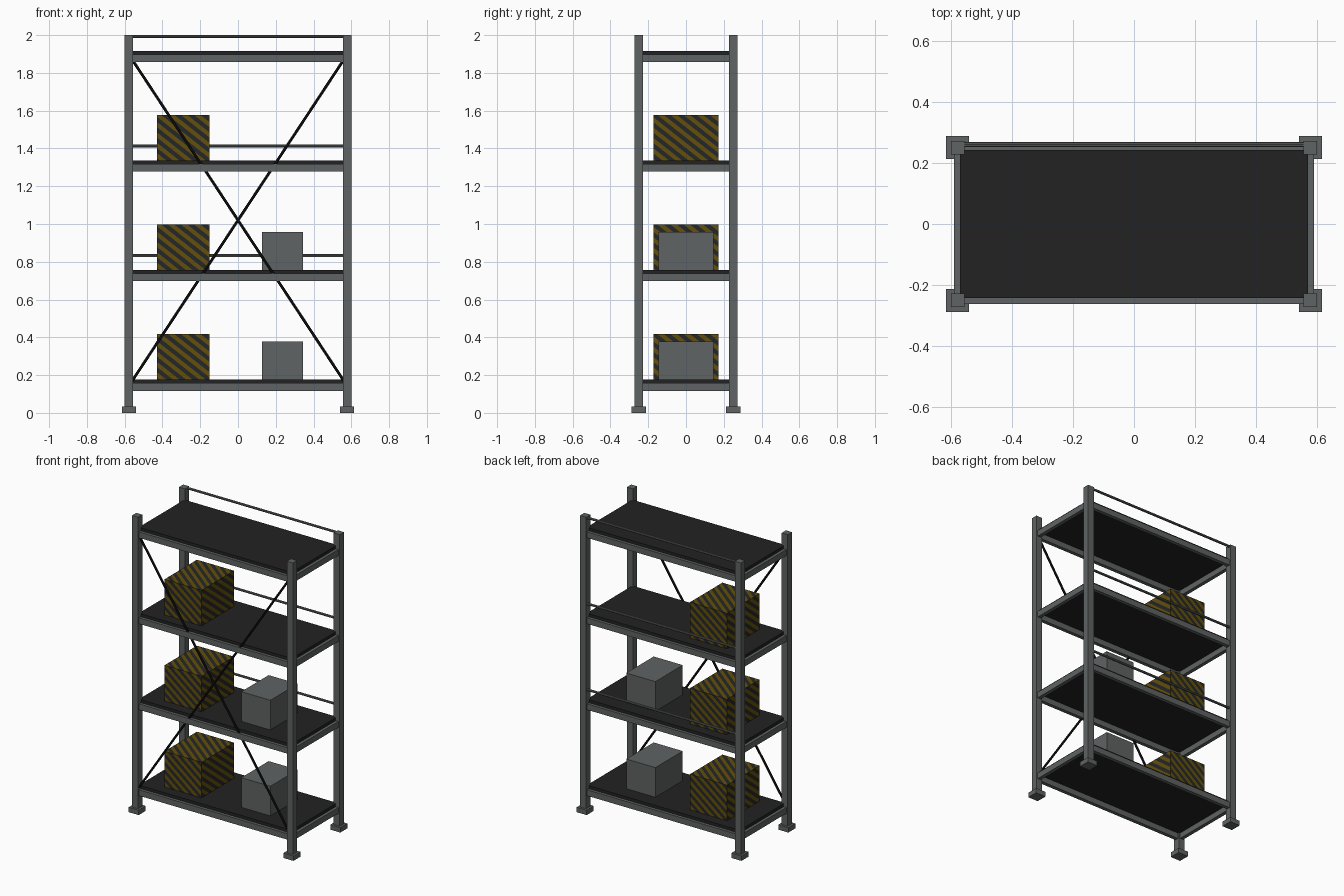
import bpy, bmesh, math
from mathutils import Vector

if "Cube" in bpy.data.objects:
    bpy.data.objects.remove(bpy.data.objects["Cube"])


def material(name, rgb):
    m = bpy.data.materials.new(name)
    m.diffuse_color = (*rgb, 1)
    m.use_nodes = True
    m.node_tree.nodes["Principled BSDF"].inputs["Base Color"].default_value = m.diffuse_color
    return m


STEEL = material("grey steel", (0.115, 0.125, 0.125))
DECK = material("black deck", (0.016, 0.016, 0.016))
BRACE = material("black brace", (0.008, 0.008, 0.008))
YELLOW = material("dark yellow", (0.125, 0.078, 0.003))
STRIPE = material("stripe black", (0.018, 0.019, 0.02))


def finish(name, bm, *mats):
    mesh = bpy.data.meshes.new(name)
    bm.to_mesh(mesh)
    bm.free()
    for m in mats:
        mesh.materials.append(m)
    ob = bpy.data.objects.new(name, mesh)
    bpy.context.collection.objects.link(ob)
    return ob


def block(size, centre):
    bm = bmesh.new()
    bmesh.ops.create_cube(bm, size=1)
    bmesh.ops.scale(bm, vec=size, verts=bm.verts)
    bmesh.ops.translate(bm, vec=centre, verts=bm.verts)
    return bm


def box(name, size, centre, mat):
    return finish(name, block(size, centre), mat)


def rod(name, a, b, r, mat, sides=8):
    a, b = Vector(a), Vector(b)
    bm = bmesh.new()
    bmesh.ops.create_cone(bm, cap_ends=True, segments=sides, radius1=r, radius2=r, depth=(b - a).length)
    ob = finish(name, bm, mat)
    ob.location = (a + b) / 2
    ob.rotation_euler = (b - a).to_track_quat('Z', 'Y').to_euler()
    return ob


def striped_box(name, size, centre, half=0.0215):
    """Box whose faces are cut into diagonal stripes, each running down to the right."""
    bm = block(size, centre)
    c, up = Vector(centre), Vector((0, 0, 1))
    for n in [f.normal.copy() for f in bm.faces]:
        flat = abs(n.z) > 0.5
        u = Vector((1, 0, 0)) if flat else up.cross(n)
        d = u * 0.62 + n.cross(u) * 0.785
        for k in range(-12, 13):
            faces = [f for f in bm.faces if f.normal.dot(n) > 0.9]
            geom = faces + list({e for f in faces for e in f.edges}) + list({v for f in faces for v in f.verts})
            bmesh.ops.bisect_plane(bm, geom=geom, plane_co=c + d * (k * half), plane_no=d)
        for f in bm.faces:
            if f.normal.dot(n) > 0.9:
                f.material_index = math.floor((f.calc_center_median() - c).dot(d) / half) % 2
    return finish(name, bm, YELLOW, STRIPE)


PX, PY = 0.5775, 0.25
# corner posts and feet
for sx, xn in ((-1, "left"), (1, "right")):
    for sy, yn in ((-1, "front"), (1, "back")):
        box(f"{yn}_{xn}_post", (0.045, 0.045, 1.98), (sx * PX, sy * PY, 1.01), STEEL)
        box(f"{yn}_{xn}_foot", (0.075, 0.075, 0.033), (sx * PX, sy * PY, 0.0165), STEEL)

# shelves: four beams and a deck each, with a guard rail behind the upper three
for i in range(4):
    z = 0.117 + 0.58 * i
    for s, yn, xn in ((-1, "front", "left"), (1, "back", "right")):
        box(f"shelf_{i}_{yn}_beam", (2 * PX, 0.025, 0.04), (0, s * PY, z + 0.02), STEEL)
        box(f"shelf_{i}_{xn}_beam", (0.025, 2 * PY, 0.04), (s * PX, 0, z + 0.02), STEEL)
    box(f"shelf_{i}_deck", (1.14, 0.485, 0.022), (0, 0, z + 0.049), DECK)
    if i:
        rod(f"shelf_{i}_guard_rail", (-0.58, 0.26, z + 0.135), (0.58, 0.26, z + 0.135), 0.008, STEEL)

# crossed braces on the front
for s, n in ((-1, "falling"), (1, "rising")):
    rod(f"{n}_brace", (-s * 0.56, -0.255, 0.17), (s * 0.56, -0.255, 1.87), 0.0075, BRACE)

# stored boxes
for i in range(3):
    z = 0.177 + 0.58 * i
    striped_box(f"striped_box_{i}", (0.277, 0.346, 0.24), (-0.289, 0, z + 0.12))
    if i < 2:
        box(f"grey_box_{i}", (0.217, 0.292, 0.2), (0.235, 0, z + 0.1), STEEL)
